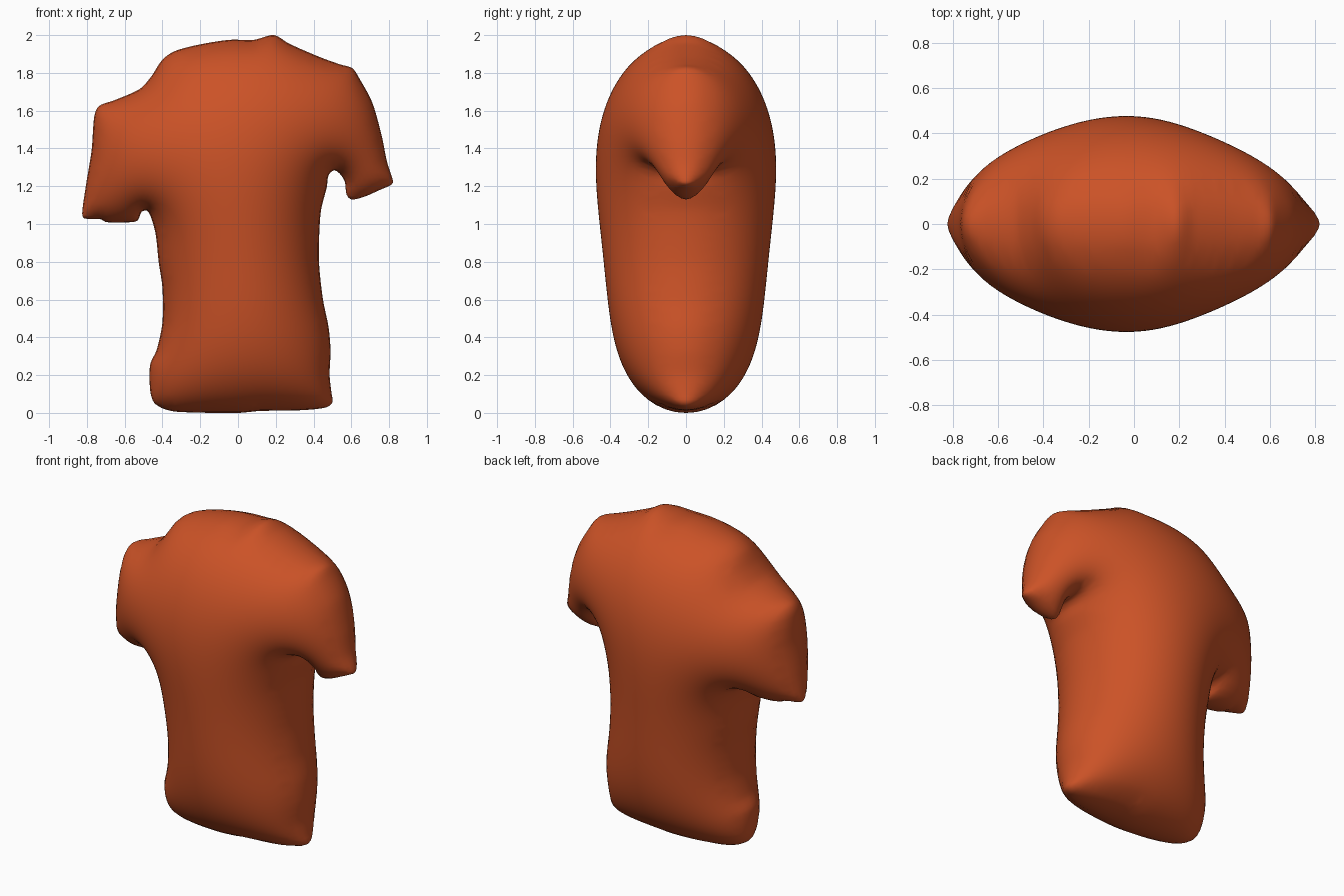
import bpy, bmesh, math
from mathutils import Vector
from mathutils.geometry import delaunay_2d_cdt

if "Cube" in bpy.data.objects:
    bpy.data.objects.remove(bpy.data.objects["Cube"])

# Shirt silhouette seen from the front (x, z), clockwise from the collar peak
OUTLINE = [
    (.19, 2.0), (.27, 1.955), (.43, 1.885), (.54, 1.845), (.605, 1.825), (.64, 1.775),
    (.71, 1.645), (.76, 1.47), (.79, 1.325), (.82, 1.23), (.815, 1.21), (.75, 1.18),
    (.67, 1.145), (.60, 1.13), (.575, 1.155), (.565, 1.225), (.54, 1.265), (.51, 1.285),
    (.48, 1.26), (.47, 1.195), (.44, 1.075), (.43, .94), (.43, .78), (.45, .6),
    (.48, .45), (.49, .33), (.485, .2), (.495, .105), (.50, .055), (.47, .03),
    (.35, .015), (.115, .01), (0, 0), (-.31, .005), (-.39, .02), (-.445, .055),
    (-.465, .12), (-.465, .255), (-.43, .335), (-.40, .48), (-.40, .66), (-.42, .8),
    (-.435, .94), (-.455, 1.02), (-.48, 1.07), (-.51, 1.065), (-.53, 1.02), (-.56, 1.01),
    (-.70, 1.01), (-.725, 1.025), (-.815, 1.03), (-.825, 1.055), (-.805, 1.205),
    (-.775, 1.39), (-.76, 1.575), (-.735, 1.625), (-.655, 1.655), (-.52, 1.715),
    (-.46, 1.78), (-.40, 1.87), (-.335, 1.915), (-.205, 1.95), (-.045, 1.975), (.085, 1.975)]
HALF_DEPTH = 0.477


def smooth_loop(points, step):
    """Closed smooth curve through the points, sampled about every step."""
    p = [Vector(q) for q in points]
    n, out = len(p), []
    tan = [(p[(i + 1) % n] - p[i - 1]).normalized() for i in range(n)]
    for i in range(n):
        a, b = p[i], p[(i + 1) % n]
        size = (b - a).length
        ta, tb = tan[i] * size * .85, tan[(i + 1) % n] * size * .85
        k = max(2, math.ceil(size / step))
        for j in range(k):
            t = j / k
            out.append(a * (2*t**3 - 3*t*t + 1) + ta * (t**3 - 2*t*t + t)
                       + b * (3*t*t - 2*t**3) + tb * (t**3 - t*t))
    return out


def inside_distance(x, z, loop):
    """Distance to the outline, or -1 when outside it."""
    inside, best = False, 9.0
    ax, az = loop[-1]
    for bx, bz in loop:
        dx, dz = bx - ax, bz - az
        if (az > z) != (bz > z) and x < ax + dx * (z - az) / dz:
            inside = not inside
        t = ((x - ax) * dx + (z - az) * dz) / (dx * dx + dz * dz)
        t = min(1, max(0, t))
        best = min(best, (x - ax - t * dx)**2 + (z - az - t * dz)**2)
        ax, az = bx, bz
    return math.sqrt(best) if inside else -1


def fill_points(loop, rings, step):
    """Fine rings just inside the outline, then a staggered grid."""
    flat = [tuple(v) for v in loop]
    pts, n = [], len(loop)
    for off in rings:
        for i in range(n):
            d = (loop[(i + 1) % n] - loop[i - 1]).normalized()
            q = loop[i] + Vector((d.y, -d.x)) * off
            if inside_distance(q.x, q.y, flat) > off * .9:
                pts.append(q)
    for r in range(int(2 / step)):
        for c in range(int(1.7 / step)):
            x, z = -.85 + (c + .5 * (r % 2)) * step, (r + .5) * step
            if inside_distance(x, z, flat) > rings[-1] + step * .5:
                pts.append(Vector((x, z)))
    return pts


def inflate(verts, tris):
    """Pillow height: root of a membrane under even pressure, pinned at the rim."""
    n = len(verts)
    weight, load, uses = [{} for _ in range(n)], [0.0] * n, {}
    for f in tris:
        for k in range(3):
            i, j, o = f[k], f[(k + 1) % 3], f[(k + 2) % 3]
            u, v = verts[i] - verts[o], verts[j] - verts[o]
            area2 = max(abs(u.x * v.y - u.y * v.x), 1e-9)
            w = u.dot(v) / area2 / 2
            weight[i][j] = weight[i].get(j, 0) + w
            weight[j][i] = weight[j].get(i, 0) + w
            load[i] += area2 / 6
            e = (min(i, j), max(i, j))
            uses[e] = uses.get(e, 0) + 1
    rim = {i for e, c in uses.items() if c == 1 for i in e}
    rows = [(i, list(weight[i].items()), sum(weight[i].values()), 2 * load[i])
            for i in range(n) if i not in rim and weight[i]]
    h = [0.0] * n
    for _ in range(300):
        for i, nb, total, b in rows:
            s = b
            for j, w in nb:
                s += w * h[j]
            h[i] += 1.88 * (s / total - h[i])
    top = max(h)
    return [HALF_DEPTH * math.sqrt(max(v, 0) / top) for v in h], rim


# Flat triangulated shirt shape
loop = smooth_loop(OUTLINE, .02)
count = len(loop)
points = loop + fill_points(loop, (.005, .018), .028)
border = [(i, (i + 1) % count) for i in range(count)]
verts, _, tris, *_ = delaunay_2d_cdt(points, border, [], 1, 1e-5)
depth, rim = inflate(verts, tris)

# Puffed front and back sharing the rim
bm = bmesh.new()
front = [bm.verts.new((v.x, -d, v.y)) for v, d in zip(verts, depth)]
back = [front[i] if i in rim else bm.verts.new((v.x, d, v.y))
        for i, (v, d) in enumerate(zip(verts, depth))]
for f in tris:
    if not all(i in rim for i in f):
        bm.faces.new([front[i] for i in f])
        bm.faces.new([back[i] for i in reversed(f)])
bmesh.ops.delete(bm, geom=[v for v in bm.verts if not v.link_faces], context='VERTS')
bmesh.ops.recalc_face_normals(bm, faces=bm.faces)
for f in bm.faces:
    f.smooth = True
mesh = bpy.data.meshes.new("shirt")
bm.to_mesh(mesh)
bm.free()

# Single burnt orange colour
orange = bpy.data.materials.new("burnt orange")
orange.diffuse_color = (.60, .085, .02, 1)
orange.use_nodes = True
orange.node_tree.nodes["Principled BSDF"].inputs["Base Color"].default_value = orange.diffuse_color
mesh.materials.append(orange)
bpy.context.collection.objects.link(bpy.data.objects.new("shirt", mesh))
